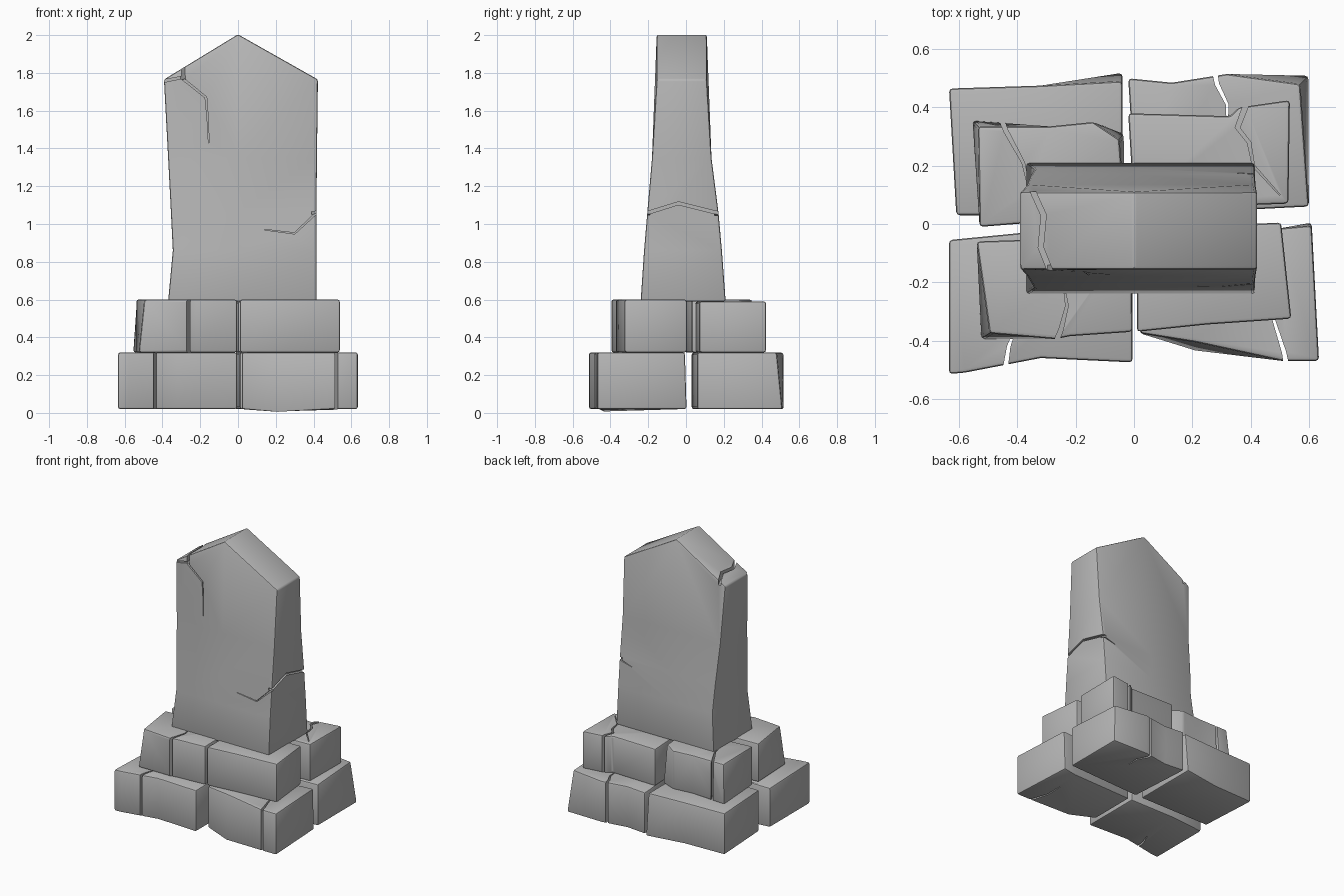
import bpy
import bmesh
from mathutils import Vector

cube = bpy.data.objects.get("Cube")
if cube:
    bpy.data.objects.remove(cube, do_unlink=True)

stone = bpy.data.materials.new("weathered_grey_stone")
stone.use_nodes = True
GREY = (0.47, 0.47, 0.47, 1)
stone.diffuse_color = GREY
stone.node_tree.nodes["Principled BSDF"].inputs["Base Color"].default_value = GREY

# How a flat crack drawing (u, v) and its depth d map into space
PLACE = {
    "xy": lambda u, v, d: (u, v, d),
    "xz": lambda u, v, d: (u, d, v),
    "yz": lambda u, v, d: (d, u, v),
}


def object_from_bmesh(name, bm):
    bmesh.ops.recalc_face_normals(bm, faces=bm.faces[:])
    mesh = bpy.data.meshes.new(name)
    bm.to_mesh(mesh)
    bm.free()
    mesh.materials.append(stone)
    obj = bpy.data.objects.new(name, mesh)
    bpy.context.collection.objects.link(obj)
    return obj


def crack_cutter(plane, path, depth, width=0.02, tip=0.2):
    """Ribbon along a path, narrowing towards its end, extruded through depth."""
    pts = [Vector(p) for p in path]
    last = len(pts) - 1
    one_side, other_side = [], []
    for i, p in enumerate(pts):
        along = (pts[min(i + 1, last)] - pts[max(i - 1, 0)]).normalized()
        half = 0.5 * width * (1 - (1 - tip) * i / last)
        across = Vector((-along.y, along.x)) * half
        one_side.append(p + across)
        other_side.append(p - across)
    outline = one_side + other_side[::-1]
    bm = bmesh.new()
    near, far = [[bm.verts.new(PLACE[plane](p.x, p.y, d)) for p in outline] for d in depth]
    n = len(outline)
    for i in range(n):
        j = (i + 1) % n
        bm.faces.new((near[i], near[j], far[j], far[i]))
    for i in range(last):
        for ring in (near, far):
            bm.faces.new((ring[i], ring[i + 1], ring[n - 2 - i], ring[n - 1 - i]))
    cutter = object_from_bmesh("crack_cutter", bm)
    cutter.hide_render = True
    return cutter


def weather(obj, cutters, bevel):
    """Soften the edges, cut the cracks and bake the result."""
    mod = obj.modifiers.new("worn_edges", "BEVEL")
    mod.width, mod.segments, mod.limit_method = bevel, 2, "ANGLE"
    for cutter in cutters:
        cut = obj.modifiers.new("crack", "BOOLEAN")
        cut.object, cut.operation, cut.solver = cutter, "DIFFERENCE", "EXACT"
    graph = bpy.context.evaluated_depsgraph_get()
    baked = bpy.data.meshes.new_from_object(obj.evaluated_get(graph))
    obj.modifiers.clear()
    obj.data = baked
    for cutter in cutters:
        bpy.data.objects.remove(cutter, do_unlink=True)
    parts.append(obj)


def block(name, outline, low, high, cracks=(), foot=None, crown=None):
    """Prism on an outline; foot and crown shift single bottom or top corners."""
    bm = bmesh.new()
    rings = []
    for z, shifts in ((low, foot or {}), (high, crown or {})):
        rings.append([bm.verts.new(Vector((x, y, z)) + Vector(shifts.get(i, (0, 0, 0))))
                      for i, (x, y) in enumerate(outline)])
    bottom, top = rings
    for i in range(len(outline)):
        j = (i + 1) % len(outline)
        bm.faces.new((bottom[i], bottom[j], top[j], top[i]))
    bm.faces.new(bottom)
    bm.faces.new(top)
    obj = object_from_bmesh(name, bm)
    cutters = [crack_cutter("xy", path, (low - 0.1, high + 0.1)) for path in cracks]
    weather(obj, cutters, 0.012)


parts = []
LOW, MID, HIGH = 0.02, 0.32, 0.6

# Lower tier of four cracked blocks
block("lower_back_right_block",
      [(-.61, .03), (-.04, .03), (-.04, .52), (-.32, .475), (-.635, .465)], LOW, MID,
      crown={2: (0, -.03, 0)})
block("lower_back_left_block",
      [(.01, .03), (.6, .06), (.6, .51), (.32, .515), (.13, .485), (-.02, .5)], LOW, MID,
      [[(.27, .56), (.285, .48), (.32, .41), (.32, .33)]],
      crown={2: (-.03, -.03, 0)})
block("lower_front_right_block",
      [(-.635, -.515), (-.58, -.51), (-.32, -.46), (-.005, -.475), (-.005, -.03),
       (-.38, -.03), (-.635, -.055)], LOW, MID,
      [[(-.45, -.55), (-.43, -.42), (-.4, -.34)]],
      crown={6: (0, 0, -.015)})
block("lower_front_left_block",
      [(.02, -.375), (.16, -.435), (.51, -.47), (.635, -.47), (.61, .005), (.5, -.015),
       (.02, -.03)], LOW, MID,
      [[(.53, -.52), (.515, -.44), (.48, -.33), (.48, -.2)]],
      foot={1: (.05, 0, -.02)}, crown={1: (.05, .03, 0), 4: (0, -.01, 0)})

# Upper tier, set back from the lower one
block("upper_back_right_block",
      [(-.53, -.01), (-.03, .03), (-.035, .31), (-.14, .35), (-.29, .335), (-.555, .355)],
      MID, HIGH, [[(-.47, .4), (-.44, .32), (-.38, .21), (-.36, .12)]],
      crown={2: (-.015, -.02, 0), 5: (.02, -.02, 0)})
block("upper_back_left_block",
      [(.0, .05), (.53, .07), (.535, .425), (.36, .4), (.33, .37), (-.02, .38)],
      MID, HIGH - .01, [[(.4, .45), (.355, .33), (.395, .28), (.41, .2), (.5, .1)]])
block("upper_front_right_block",
      [(-.525, -.395), (-.27, -.395), (-.22, -.385), (-.005, -.37), (-.01, -.04),
       (-.39, -.055), (-.54, -.06)], MID, HIGH,
      [[(-.28, -.44), (-.25, -.36), (-.23, -.28), (-.24, -.22)]],
      crown={0: (.03, .02, 0)})
block("upper_front_left_block",
      [(.01, -.37), (.25, -.345), (.54, -.325), (.505, .005), (.01, -.02)], MID, HIGH)

# Tapering headstone: level, right edge, left edge, front, back
levels = [
    (.59, -.37, .415, -.24, .21),
    (.86, -.345, .415, -.222, .19),
    (1.06, -.355, .415, -.205, .172),
    (1.35, -.37, .418, -.18, .135),
    (1.765, -.392, .423, -.155, .11),
]
bm = bmesh.new()
loops = []
for level in levels:
    z, x_min, x_max, front, back = level
    peak = 2.004 if level is levels[-1] else z
    loops.append([bm.verts.new(p) for p in (
        (x_min, front, z), (0, front, peak), (x_max, front, z),
        (x_max, back, z), (0, back, peak), (x_min, back, z))])
for lower, upper in zip(loops, loops[1:]):
    for i in range(6):
        j = (i + 1) % 6
        bm.faces.new((lower[i], lower[j], upper[j], upper[i]))
for ring in (loops[0], loops[-1]):
    bm.faces.new((ring[0], ring[1], ring[4], ring[5]))
    bm.faces.new((ring[1], ring[2], ring[3], ring[4]))
headstone = object_from_bmesh("headstone", bm)

# Cracks around the broken shoulder and across the left edge
weather(headstone, [
    crack_cutter("xy", [(-.36, .14), (-.31, .03), (-.32, -.08), (-.28, -.18)],
                 (1.765, 2.1), .018, 1),
    crack_cutter("xz", [(-.43, 1.75), (-.3, 1.775), (-.17, 1.67), (-.16, 1.55), (-.155, 1.43)],
                 (-.3, -.14), .016),
    crack_cutter("xz", [(.45, 1.08), (.4, 1.045), (.3, .95), (.14, .97)], (-.3, -.19), .014),
    crack_cutter("yz", [(-.26, 1.045), (-.2, 1.06), (-.04, 1.11), (.22, 1.045)],
                 (.39, .5), .016, 1),
    crack_cutter("xz", [(.45, 1.06), (.4, 1.045), (.31, 1.02)], (.15, .25), .014),
], 0.01)

# Smooth shading that keeps the creases
bpy.ops.object.select_all(action="DESELECT")
for obj in parts:
    obj.select_set(True)
bpy.context.view_layer.objects.active = headstone
bpy.ops.object.shade_smooth_by_angle()
